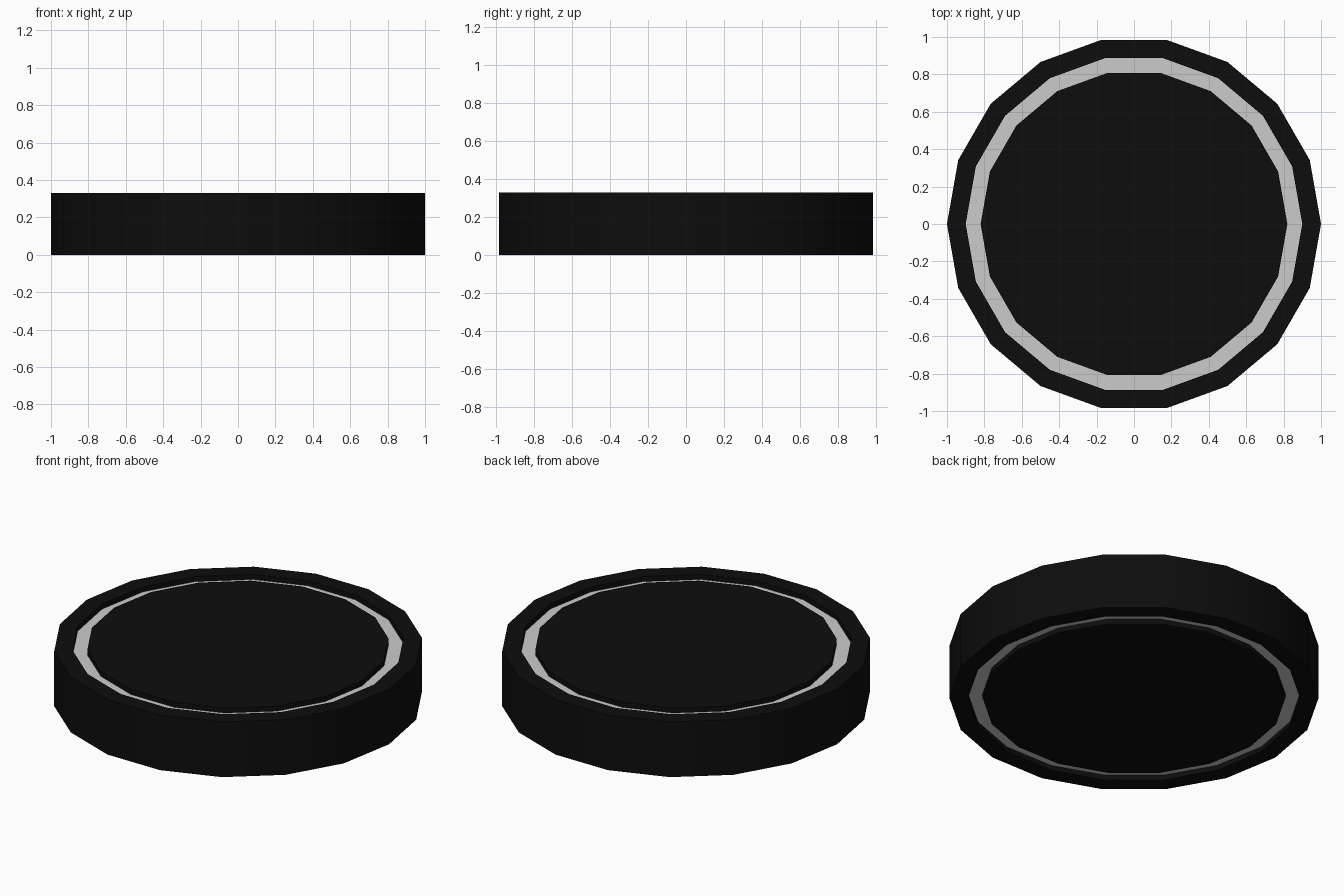
import bpy, bmesh
from math import cos, sin, tau

if "Cube" in bpy.data.objects:
    bpy.data.objects.remove(bpy.data.objects["Cube"])

SIDES, HEIGHT, DEPTH = 18, 0.33, 0.03
OUTER, GROOVE_OUT, GROOVE_IN = 1.0, 0.90, 0.82


def material(name, value):
    m = bpy.data.materials.new(name)
    m.diffuse_color = (value, value, value, 1)
    m.use_nodes = True
    m.node_tree.nodes["Principled BSDF"].inputs["Base Color"].default_value = m.diffuse_color
    return m


# Half section from the top centre disc to the bottom one: (radius, z)
top = [(GROOVE_IN, HEIGHT), (GROOVE_IN, HEIGHT - DEPTH),
       (GROOVE_OUT, HEIGHT - DEPTH), (GROOVE_OUT, HEIGHT), (OUTER, HEIGHT)]
section = top + [(r, HEIGHT - z) for r, z in reversed(top)]
groove_floors = {1, 7}

# Puck body with a ring groove on both faces
bm = bmesh.new()
rings = [[bm.verts.new((r * cos(tau * i / SIDES), r * sin(tau * i / SIDES), z))
          for i in range(SIDES)] for r, z in section]
bm.faces.new(rings[0])
bm.faces.new(rings[-1][::-1])
for k in range(len(rings) - 1):
    a, b = rings[k], rings[k + 1]
    for i in range(SIDES):
        j = (i + 1) % SIDES
        f = bm.faces.new((a[i], b[i], b[j], a[j]))
        f.material_index = int(k in groove_floors)
bmesh.ops.recalc_face_normals(bm, faces=bm.faces[:])

mesh = bpy.data.meshes.new("puck")
bm.to_mesh(mesh)
bm.free()
mesh.materials.append(material("black_rubber", 0.004))
mesh.materials.append(material("groove_grey", 0.6))
puck = bpy.data.objects.new("puck", mesh)
bpy.context.collection.objects.link(puck)

# Smooth side wall, sharp rims
bpy.context.view_layer.objects.active = puck
puck.select_set(True)
bpy.ops.object.shade_smooth_by_angle(angle=tau / 12)
